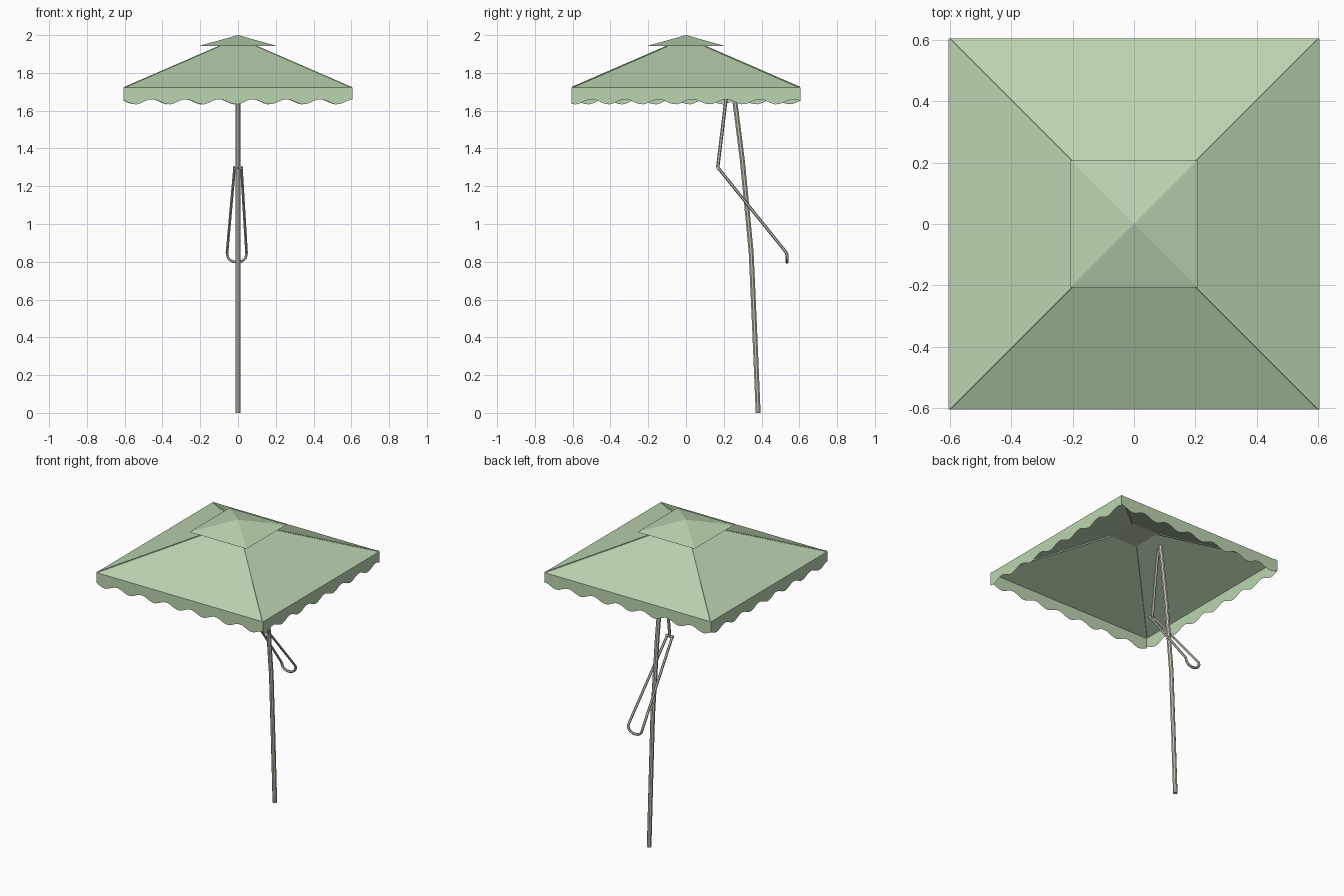
import bpy, math
from mathutils import Vector

if "Cube" in bpy.data.objects:
    bpy.data.objects.remove(bpy.data.objects["Cube"])


def material(name, rgb):
    m = bpy.data.materials.new(name)
    m.diffuse_color = (*rgb, 1)
    m.use_nodes = True
    m.node_tree.nodes["Principled BSDF"].inputs["Base Color"].default_value = m.diffuse_color
    return m


GREEN = material("canvas_green", (0.50, 0.66, 0.44))
METAL = material("pole_beige", (0.60, 0.57, 0.48))


def mesh(name, verts, faces, mat):
    me = bpy.data.meshes.new(name)
    me.from_pydata(verts, [], faces)
    me.materials.append(mat)
    ob = bpy.data.objects.new(name, me)
    bpy.context.collection.objects.link(ob)
    return ob


def square(h, z):
    return [(-h, -h, z), (h, -h, z), (h, h, z), (-h, h, z)]


def tube(name, path, radius, sides, mat):
    # sweep a polygon ring along a path of points
    pts = [Vector(p) for p in path]
    verts, faces = [], []
    for i, p in enumerate(pts):
        d = (pts[min(i + 1, len(pts) - 1)] - pts[max(i - 1, 0)]).normalized()
        ref = Vector((0, 1, 0)) if abs(d.y) < 0.85 else Vector((0, 0, 1))
        u = d.cross(ref).normalized()
        v = d.cross(u)
        for k in range(sides):
            a = 2 * math.pi * (k + 0.5) / sides
            verts.append(p + radius * (math.cos(a) * u + math.sin(a) * v))
    for i in range(len(pts) - 1):
        for k in range(sides):
            a, b = i * sides + k, i * sides + (k + 1) % sides
            faces.append((a, b, b + sides, a + sides))
    n = len(verts)
    faces += [tuple(range(sides))[::-1], tuple(range(n - sides, n))]
    return mesh(name, verts, faces, mat)


R, EAVE, TOP = 0.605, 1.722, 1.942

# four sloping canopy panels around an open top
mesh("canopy", square(R, EAVE) + square(0.1, TOP),
     [(i, (i + 1) % 4, (i + 1) % 4 + 4, i + 4) for i in range(4)], GREEN)

# vent cap
mesh("vent_cap", square(0.207, TOP) + [(0, 0, 2.0)],
     [(i, (i + 1) % 4, 4) for i in range(4)] + [(3, 2, 1, 0)], GREEN)

# seams along the hips
for i, (sx, sy) in enumerate([(-1, -1), (1, -1), (1, 1), (-1, 1)]):
    tube(f"hip_seam_{i + 1}", [(sx * 0.6, sy * 0.6, EAVE), (sx * 0.1, sy * 0.1, TOP - 0.003)],
         0.006, 4, GREEN)

# scalloped valance, one wavy strip per side
STEPS, PERIOD = 54, 0.178
for side, (name, phase) in enumerate([("front", 0.455), ("right", 0.5), ("back", 0.43), ("left", 0.46)]):
    c, s = [(1, 0), (0, 1), (-1, 0), (0, -1)][side]
    verts = []
    for i in range(STEPS + 1):
        t = -R + 2 * R * i / STEPS
        low = 1.647 + 0.014 * math.cos(2 * math.pi * (t + phase) / PERIOD)
        for z in (low, EAVE):
            verts.append((c * t + s * R, s * t - c * R, z))
    mesh("valance_" + name, verts,
         [(2 * i, 2 * i + 2, 2 * i + 3, 2 * i + 1) for i in range(STEPS)], GREEN)

# bent pole
tube("pole", [(0, 0.382, 0), (0, 0.363, 0.45), (0, 0.345, 0.85), (0, 0.325, 1.06),
              (0, 0.298, 1.34), (0, 0.26, 1.64), (0, 0.243, 1.76)], 0.014, 8, METAL)

# upper strut dropping from the pole top to the elbow
tube("upper_strut", [(0, 0.243, 1.755), (0, 0.226, 1.755), (0, 0.208, 1.63), (0, 0.168, 1.30)],
     0.009, 6, METAL)

# crosspiece at the elbow
tube("elbow_bar", [(-0.026, 0.168, 1.30), (0.026, 0.168, 1.30)], 0.009, 6, METAL)

# looped handle: two arms joined by a rounded end
loop = [(-0.018, 0.168, 1.30), (-0.058, 0.53, 0.85)]
for i in range(9):
    a = math.pi * (1 + i / 8)
    loop.append((-0.006 + 0.05 * math.cos(a), 0.535, 0.835 + 0.037 * math.sin(a)))
loop += [(0.045, 0.53, 0.85), (0.018, 0.168, 1.30)]
tube("handle_loop", loop, 0.008, 6, METAL)
